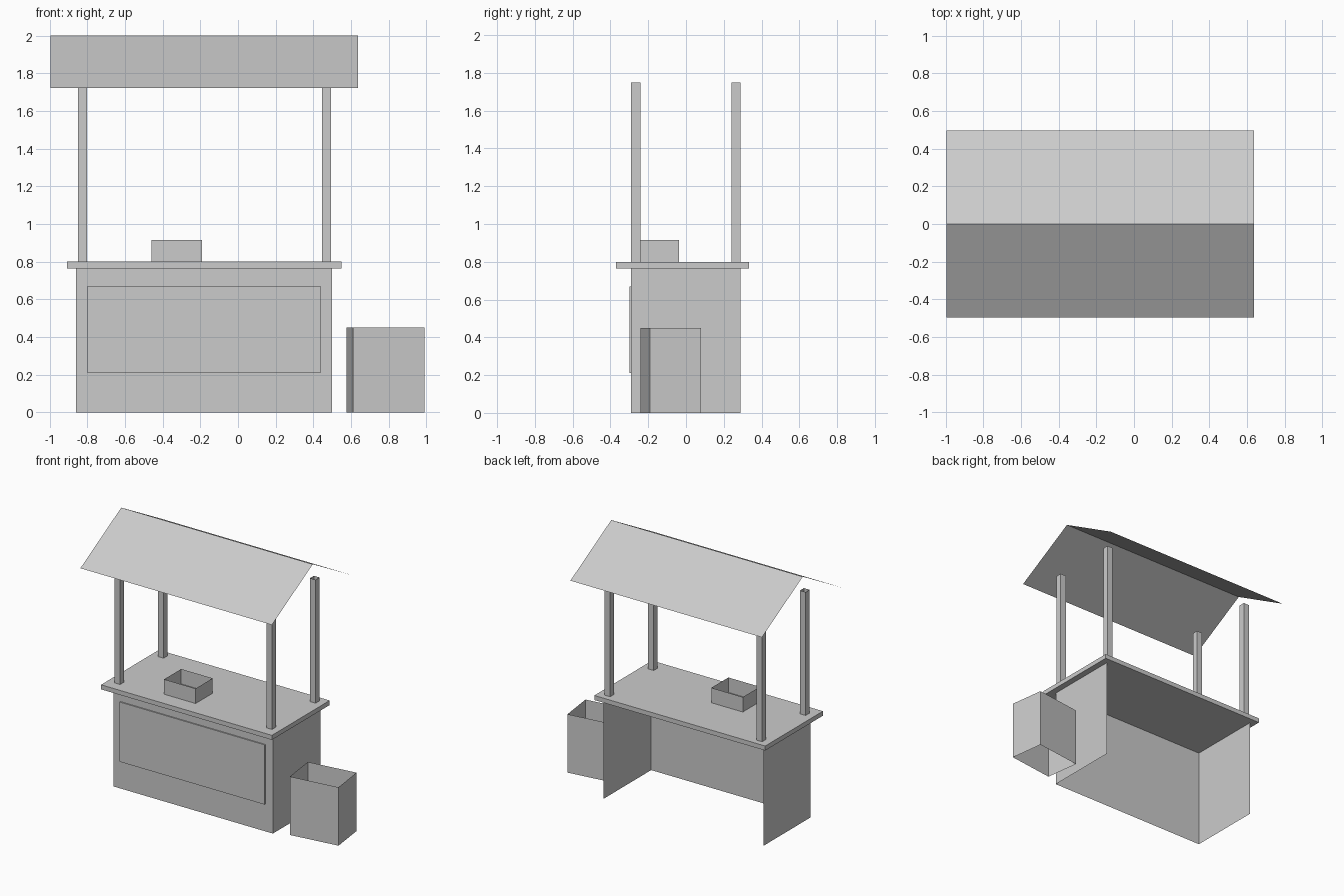
import bpy
import bmesh
from math import radians
from mathutils import Matrix

if "Cube" in bpy.data.objects:
    bpy.data.objects.remove(bpy.data.objects["Cube"])

# One plain grey for the whole stall
grey = bpy.data.materials.new("plain_grey")
grey.use_nodes = True
COLOUR = (0.6, 0.6, 0.6, 1)
grey.diffuse_color = COLOUR
grey.node_tree.nodes["Principled BSDF"].inputs["Base Color"].default_value = COLOUR


def finish(name, bm):
    mesh = bpy.data.meshes.new(name)
    bm.to_mesh(mesh)
    bm.free()
    mesh.materials.append(grey)
    obj = bpy.data.objects.new(name, mesh)
    bpy.context.collection.objects.link(obj)
    return obj


def box(name, x, y, z, open_sides=(), turn=0):
    """Box spanning the given ranges; faces pointing along open_sides are left out."""
    size = [b - a for a, b in (x, y, z)]
    centre = [(a + b) / 2 for a, b in (x, y, z)]
    bm = bmesh.new()
    bmesh.ops.create_cube(bm, size=1)
    bm.normal_update()
    names = {"left": (1, 0, 0), "back": (0, 1, 0), "top": (0, 0, 1), "bottom": (0, 0, -1)}
    gone = [f for f in bm.faces
            if any(f.normal.dot(names[s]) > 0.9 for s in open_sides)]
    bmesh.ops.delete(bm, geom=gone, context="FACES")
    bm.transform(Matrix.Translation(centre) @ Matrix.Rotation(turn, 4, "Z")
                 @ Matrix.Diagonal((*size, 1)))
    return finish(name, bm)


# Counter: thin panels on three sides, slab on top, raised plate on the front
box("counter_panels", (-0.86, 0.5), (-0.29, 0.288), (0, 0.765), ("top", "bottom", "back"))
box("counter_top", (-0.908, 0.548), (-0.37, 0.333), (0.765, 0.8))
box("front_plate", (-0.798, 0.437), (-0.3, -0.291), (0.21, 0.67))

# Four hollow posts
for side, x in (("right", -0.85), ("left", 0.445)):
    for end, y in (("front", -0.29), ("back", 0.24)):
        box(f"{end}_{side}_post", (x, x + 0.048), (y, y + 0.048), (0.8, 1.75),
            ("top", "bottom"))

# Gabled roof sheet
roof = bmesh.new()
rows = [[roof.verts.new((x, y, z)) for x in (-0.995, 0.637)]
        for y, z in ((-0.497, 1.723), (0, 2), (0.497, 1.723))]
for a, b in zip(rows, rows[1:]):
    roof.faces.new((a[0], a[1], b[1], b[0]))
finish("roof", roof)

# Open tray on the counter and open bin beside it
box("tray", (-0.458, -0.19), (-0.245, -0.037), (0.8, 0.915), ("top", "bottom"))
box("bin", (0.591, 0.974), (-0.217, 0.055), (0, 0.45), ("top", "bottom"), radians(7.5))
